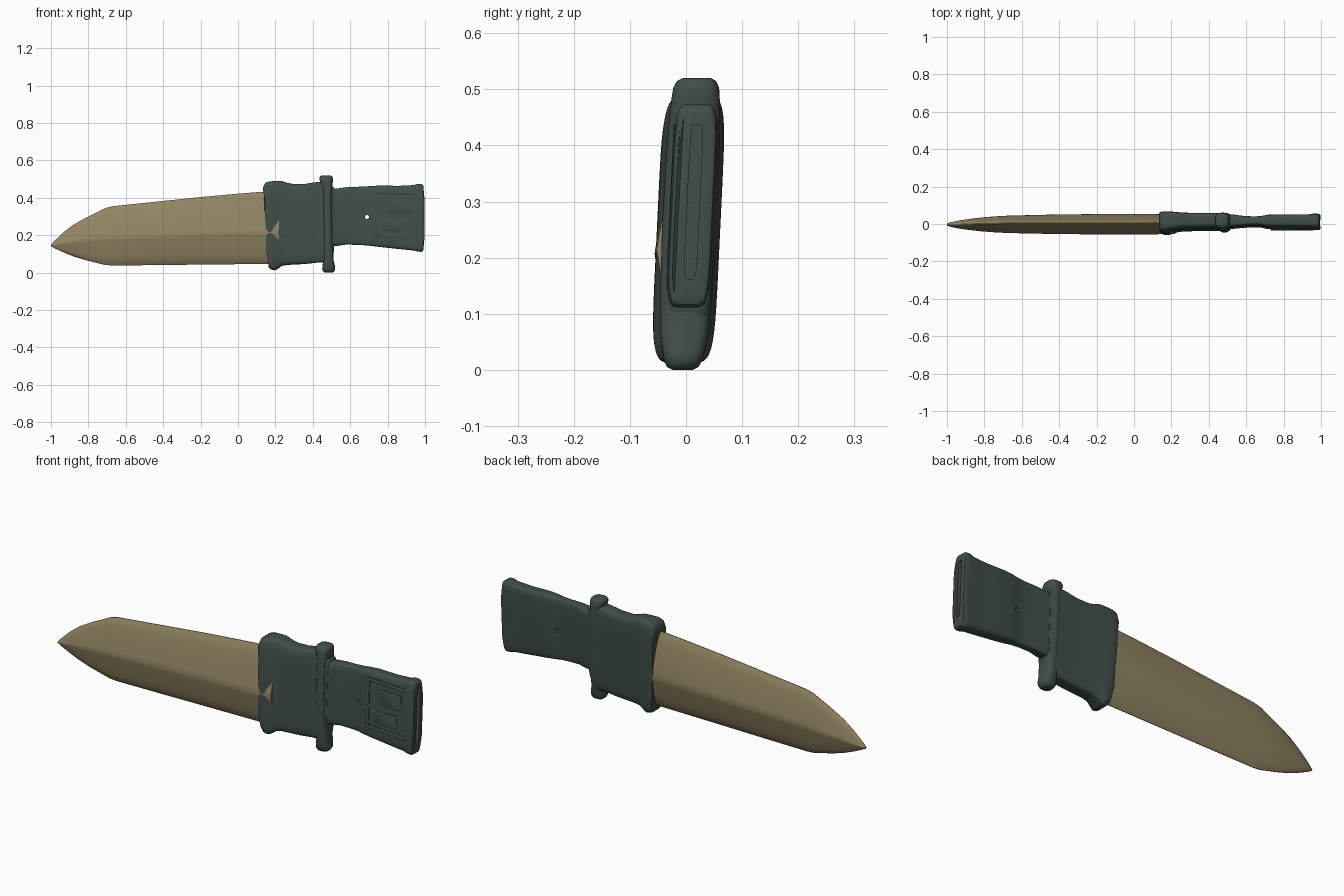
import bpy, bmesh, math
from mathutils import Vector


def material(name, rgb):
    m = bpy.data.materials.new(name)
    m.diffuse_color = (*rgb, 1)
    return m


TAN = material("tan blade", (0.29, 0.235, 0.125))
GREEN = material("dark green grip", (0.052, 0.076, 0.068))


def lean(z):
    # the whole knife leans back slightly towards its top edge
    return 0.048 * (z - 0.25)


def loft(name, rings, mat):
    bm = bmesh.new()
    loops = [[bm.verts.new(p) for p in r] for r in rings]
    n = len(loops[0])
    for a, b in zip(loops, loops[1:]):
        for i in range(n):
            j = (i + 1) % n
            bm.faces.new((a[i], a[j], b[j], b[i]))
    bm.faces.new(loops[0])
    bm.faces.new(loops[-1])
    bmesh.ops.recalc_face_normals(bm, faces=bm.faces)
    me = bpy.data.meshes.new(name)
    bm.to_mesh(me)
    bm.free()
    ob = bpy.data.objects.new(name, me)
    bpy.context.collection.objects.link(ob)
    me.materials.append(mat)
    return ob


def smooth(ob, deg=40):
    bpy.ops.object.select_all(action='DESELECT')
    bpy.context.view_layer.objects.active = ob
    ob.select_set(True)
    bpy.ops.object.shade_smooth_by_angle(angle=math.radians(deg))


def oval(a, b, power, n=48):
    # rounded-rectangle ring with half sizes a, b
    out = []
    for i in range(n):
        t = 2 * math.pi * (i + 0.5) / n
        c, s = math.cos(t), math.sin(t)
        out.append((math.copysign(abs(c) ** (2 / power), c) * a,
                    math.copysign(abs(s) ** (2 / power), s) * b))
    return out


def flat_section(x, bottom, top, yc, half, skew=0.0, wave=0.0, power=6):
    mid, hz = (bottom + top) / 2, (top - bottom) / 2
    ring = []
    for y, z in oval(half, hz, power):
        zz = mid + z
        xx = x + skew * z / hz + wave * math.sin(zz * 38)
        ring.append((xx, yc + lean(zz) + y, zz))
    return ring


# blade: lens section with an off-centre ridge
def blade_section(x, bottom, top, ridge, half):
    n = 9
    up = [bottom + (ridge - bottom) * i / n for i in range(n)]
    up += [ridge + (top - ridge) * i / n for i in range(n + 1)]

    def thick(z):
        d = (ridge - z) / (ridge - bottom) if z < ridge else (z - ridge) / (top - ridge)
        return half * max(0.0, 1 - d) ** 0.65 + 0.0015
    front = [(x, lean(z) * 0.6 - thick(z), z) for z in up]
    back = [(x, lean(z) * 0.6 + thick(z), z) for z in reversed(up)]
    return front + back


blade_rows = [(-1.0, 0.141, 0.149, 0.145, 0.004), (-0.98, 0.13, 0.171, 0.149, 0.011),
              (-0.93, 0.107, 0.218, 0.157, 0.021), (-0.88, 0.087, 0.256, 0.165, 0.028),
              (-0.82, 0.068, 0.290, 0.172, 0.035), (-0.76, 0.053, 0.320, 0.179, 0.040),
              (-0.71, 0.041, 0.345, 0.184, 0.043), (-0.67, 0.038, 0.355, 0.187, 0.045),
              (-0.45, 0.040, 0.378, 0.196, 0.050), (-0.2, 0.043, 0.404, 0.205, 0.053),
              (0.0, 0.045, 0.422, 0.21, 0.053), (0.1, 0.046, 0.430, 0.212, 0.053),
              (0.22, 0.047, 0.434, 0.215, 0.050)]
smooth(loft("blade", [blade_section(*r) for r in blade_rows], TAN), 50)

# collar: sleeve around the blade root with a thick lip
collar_rows = [(0.150, 0.040, 0.440, 0.004, 0.046), (0.148, 0.030, 0.455, 0.004, 0.053),
               (0.160, 0.017, 0.480, 0.004, 0.056), (0.180, 0.012, 0.488, 0.005, 0.056),
               (0.205, 0.015, 0.490, 0.007, 0.052), (0.235, 0.036, 0.490, 0.009, 0.047),
               (0.265, 0.041, 0.480, 0.010, 0.044), (0.30, 0.043, 0.473, 0.010, 0.043),
               (0.36, 0.046, 0.475, 0.010, 0.042), (0.43, 0.054, 0.486, 0.010, 0.042),
               (0.46, 0.054, 0.486, 0.010, 0.042), (0.50, 0.075, 0.465, 0.010, 0.041),
               (0.512, 0.11, 0.455, 0.010, 0.036)]
smooth(loft("collar", [flat_section(*r, -0.012 if i < 4 else 0, 0.003 if i < 4 else 0)
                       for i, r in enumerate(collar_rows)], GREEN), 60)

# guard: upright bar with a knob at each end
guard_rows = [(0.0, 0.485, 0.018, 0.018), (0.005, 0.485, 0.028, 0.028),
              (0.018, 0.485, 0.035, 0.035), (0.035, 0.485, 0.034, 0.038),
              (0.065, 0.484, 0.027, 0.043), (0.15, 0.482, 0.026, 0.047),
              (0.25, 0.480, 0.026, 0.049), (0.38, 0.478, 0.026, 0.048),
              (0.455, 0.477, 0.026, 0.045), (0.485, 0.473, 0.034, 0.043),
              (0.503, 0.471, 0.037, 0.041), (0.515, 0.471, 0.033, 0.035),
              (0.52, 0.471, 0.023, 0.025)]
rings = [[(xc + a, 0.006 + lean(z) + b, z) for a, b in oval(xh, yh, 3, 28)]
         for z, xc, xh, yh in guard_rows]
smooth(loft("guard", rings, GREEN), 60)

# grip: waisted strap that widens into a flat end block
grip_rows = [(0.48, 0.140, 0.445, 0.010, 0.035), (0.53, 0.143, 0.450, 0.010, 0.034),
             (0.58, 0.150, 0.457, 0.009, 0.028), (0.64, 0.148, 0.459, 0.009, 0.024),
             (0.68, 0.146, 0.461, 0.009, 0.026), (0.71, 0.143, 0.463, 0.009, 0.033),
             (0.76, 0.137, 0.466, 0.009, 0.035), (0.86, 0.126, 0.464, 0.009, 0.035),
             (0.94, 0.118, 0.468, 0.009, 0.036), (0.96, 0.113, 0.474, 0.009, 0.039),
             (0.982, 0.111, 0.474, 0.009, 0.039), (0.992, 0.116, 0.468, 0.009, 0.036),
             (0.995, 0.125, 0.460, 0.009, 0.030)]
grip = loft("grip", [flat_section(*r, 0, 0.003 if i > 8 else 0)
                     for i, r in enumerate(grip_rows)], GREEN)


def cut(target, cutter):
    mod = target.modifiers.new("cut", 'BOOLEAN')
    mod.operation = 'DIFFERENCE'
    mod.solver = 'EXACT'
    mod.object = cutter
    cutter.hide_render = True
    bpy.context.view_layer.objects.active = target
    bpy.ops.object.modifier_apply(modifier=mod.name)
    bpy.data.objects.remove(cutter, do_unlink=True)


# end slot and rivet hole
slot = loft("slot_cutter", [flat_section(x, 0.162, 0.437, 0.011, 0.011) for x in (0.955, 1.05)], GREEN)
cut(grip, slot)
bpy.ops.mesh.primitive_cylinder_add(vertices=16, radius=0.011, depth=0.3,
                                    location=(0.69, 0, 0.297), rotation=(math.pi / 2, 0, 0))
cut(grip, bpy.context.object)
smooth(grip, 45)


# raised frame and plain panels on the front of the end block
def pad(name, x0, x1, z0, z1, rise):
    rows = []
    xm, zm = (x0 + x1) / 2, (z0 + z1) / 2
    for lift, inset in ((-0.006, 0), (rise * 0.5, 0), (rise, 0.004)):
        ring = []
        for a, b in oval((x1 - x0) / 2 - inset, (z1 - z0) / 2 - inset, 8, 32):
            x, z = xm + a, zm + b - 0.04 * (xm + a - 0.84)
            ring.append((x, 0.009 + lean(z) - 0.035 - lift, z))
        rows.append(ring)
    smooth(loft(name, rows, GREEN), 50)


for i, (x0, x1, z0, z1) in enumerate([(0.730, 0.747, 0.185, 0.435), (0.945, 0.962, 0.185, 0.435),
                                      (0.730, 0.962, 0.418, 0.435), (0.730, 0.962, 0.185, 0.202)]):
    pad("frame_bar_%d" % (i + 1), x0, x1, z0, z1, 0.005)
pad("relief_lower", 0.765, 0.90, 0.22, 0.285, 0.004)
pad("relief_upper", 0.80, 0.925, 0.315, 0.395, 0.004)
